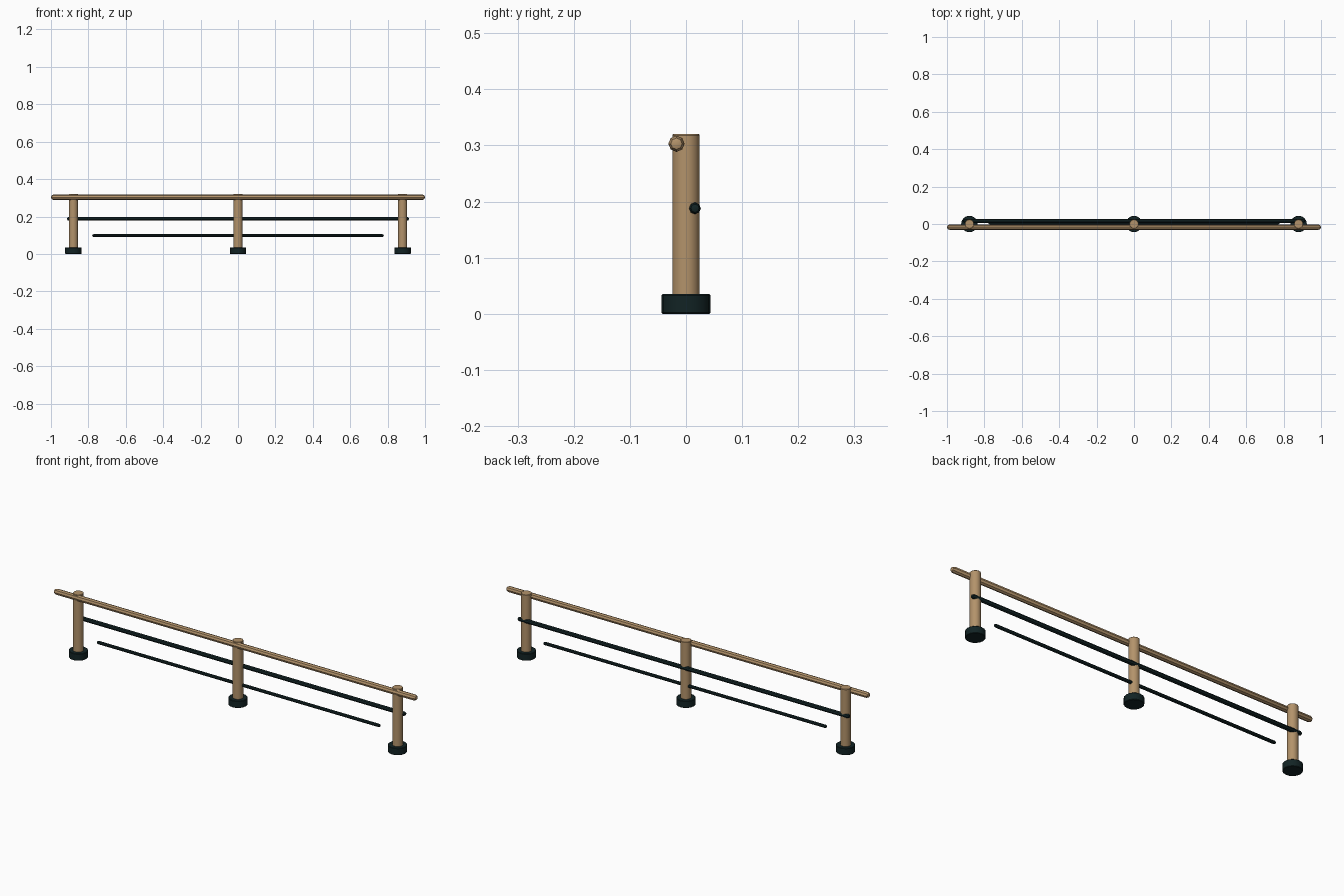
import bpy
import bmesh
import math
from mathutils import Matrix

cube = bpy.data.objects.get("Cube")
if cube:
    bpy.data.objects.remove(cube, do_unlink=True)


def make_material(name, rgb):
    mat = bpy.data.materials.new(name)
    mat.use_nodes = True
    mat.diffuse_color = (*rgb, 1)
    mat.node_tree.nodes["Principled BSDF"].inputs["Base Color"].default_value = (*rgb, 1)
    return mat


wood = make_material("tan wood", (0.45, 0.29, 0.145))
metal = make_material("dark metal", (0.006, 0.017, 0.018))


def turned(name, profile, sides, mat, location, along_x=False):
    """Revolve (radius, height) points around z, with closed ends."""
    bm = bmesh.new()
    rings = []
    for radius, height in profile:
        if radius == 0:
            rings.append([bm.verts.new((0, 0, height))])
        else:
            angles = [math.tau * i / sides for i in range(sides)]
            rings.append([bm.verts.new((radius * math.cos(a), radius * math.sin(a), height))
                          for a in angles])
    for low, high in zip(rings, rings[1:]):
        for i in range(sides):
            j = (i + 1) % sides
            corners = [low[i % len(low)], low[j % len(low)],
                       high[j % len(high)], high[i % len(high)]]
            bm.faces.new(list(dict.fromkeys(corners)))
    for ring in (rings[0], rings[-1]):
        if len(ring) > 1:
            bm.faces.new(ring)
    bmesh.ops.recalc_face_normals(bm, faces=bm.faces)
    if along_x:
        bm.transform(Matrix.Rotation(math.pi / 2, 4, "Y"))
    mesh = bpy.data.meshes.new(name)
    bm.to_mesh(mesh)
    bm.free()
    mesh.materials.append(mat)
    obj = bpy.data.objects.new(name, mesh)
    obj.location = location
    bpy.context.collection.objects.link(obj)
    bpy.ops.object.select_all(action="DESELECT")
    obj.select_set(True)
    bpy.context.view_layer.objects.active = obj
    bpy.ops.object.shade_smooth_by_angle(angle=math.radians(35))
    return obj


def rail(name, half, radius, sides, mat, y, z):
    """Horizontal bar with domed ends."""
    dome = [(0, half), (radius * 0.7, half - radius * 0.3), (radius, half - radius)]
    profile = [(r, -x) for r, x in dome] + [(r, x) for r, x in reversed(dome)]
    turned(name, profile, sides, mat, (0, y, z), along_x=True)


# Posts and their floor collars
for side, x in (("right", -0.88), ("middle", 0), ("left", 0.88)):
    turned(side + "_post", [(0.0245, 0.02), (0.0245, 0.318), (0.023, 0.32)],
           16, wood, (x, 0, 0))
    turned(side + "_post_base",
           [(0.042, 0), (0.044, 0.002), (0.044, 0.033), (0.042, 0.035)],
           16, metal, (x, 0, 0))

# Handrail in front of the posts, thinner bars behind and through them
rail("handrail", 1.0, 0.0145, 8, wood, -0.017, 0.303)
rail("middle_bar", 0.915, 0.0105, 8, metal, 0.016, 0.188)
rail("lower_bar", 0.78, 0.008, 8, metal, 0.006, 0.098)
